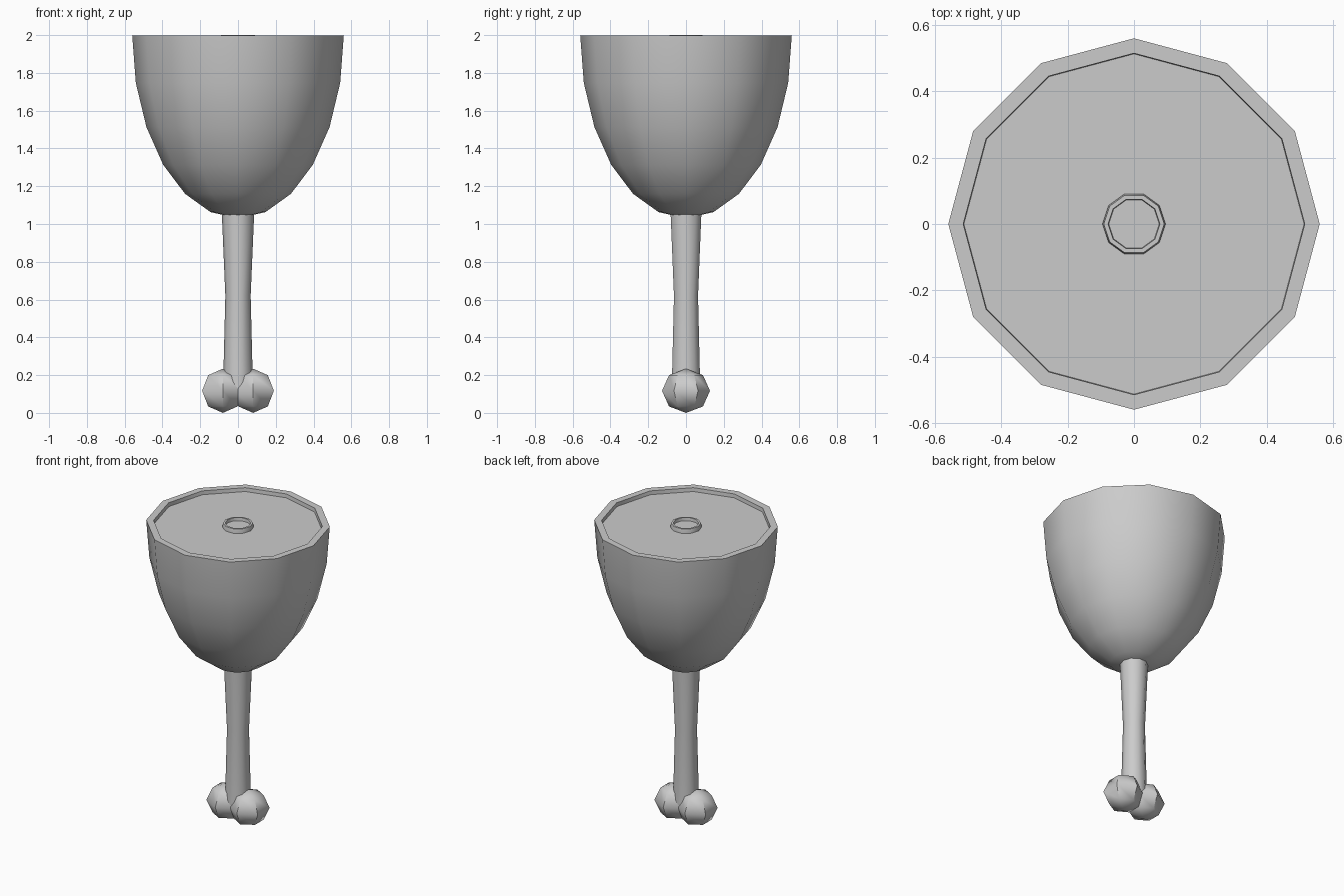
import bpy, bmesh, math

if "Cube" in bpy.data.objects:
    bpy.data.objects.remove(bpy.data.objects["Cube"])


def finish(bm, name):
    bmesh.ops.recalc_face_normals(bm, faces=bm.faces)
    mesh = bpy.data.meshes.new(name)
    bm.to_mesh(mesh)
    bm.free()
    obj = bpy.data.objects.new(name, mesh)
    bpy.context.collection.objects.link(obj)
    bpy.ops.object.select_all(action='DESELECT')
    obj.select_set(True)
    bpy.context.view_layer.objects.active = obj
    bpy.ops.object.shade_smooth_by_angle(angle=math.radians(50))
    return obj


def lathe(name, profile, sides):
    """Revolve (radius, z) points; zero radius makes a pole."""
    bm = bmesh.new()
    rings = []
    for r, z in profile:
        n = sides if r else 1
        rings.append([bm.verts.new((r * math.cos(2 * math.pi * i / sides),
                                    r * math.sin(2 * math.pi * i / sides), z))
                      for i in range(n)])
    for a, b in zip(rings, rings[1:]):
        for i in range(sides):
            j = (i + 1) % sides
            quad = [a[i % len(a)], a[j % len(a)], b[j % len(b)], b[i % len(b)]]
            bm.faces.new(list(dict.fromkeys(quad)))
    # flat caps on open ends
    for ring in (rings[0], rings[-1]):
        if len(ring) > 1:
            bm.faces.new(ring)
    return finish(bm, name)


# Meat: lower half of a stretched ball, cut flat with a shallow recess
bowl = [(0, 1.03)] + [(0.56 * math.sin(math.radians(a)),
                       1.997 - 0.967 * math.cos(math.radians(a)))
                      for a in range(15, 91, 15)]
lathe("meat", bowl + [(0.515, 1.997), (0.513, 1.972)], 12)

# Bone shaft: narrow waist, hollowed end showing in the cut
lathe("bone_shaft", [(0.08, 0.12), (0.077, 0.22), (0.067, 0.62), (0.085, 1.04),
                     (0.095, 1.98), (0.091, 2.0), (0.078, 2.0), (0.076, 1.98)], 10)

# Two knuckles at the foot of the bone
for side, x in (("left", -0.08), ("right", 0.08)):
    bm = bmesh.new()
    bmesh.ops.create_uvsphere(bm, u_segments=6, v_segments=4, radius=1)
    # put a corner of the hexagonal section on the y axis
    if max(v.co.x for v in bm.verts) > 0.95:
        for v in bm.verts:
            v.co.x, v.co.y = -v.co.y, v.co.x
    for v in bm.verts:
        v.co.x = v.co.x * 0.127 + x
        v.co.y *= 0.127
        v.co.z = v.co.z * 0.117 + 0.117
    knob = finish(bm, "bone_knuckle_" + side)
    for p in knob.data.polygons:
        p.use_smooth = True
